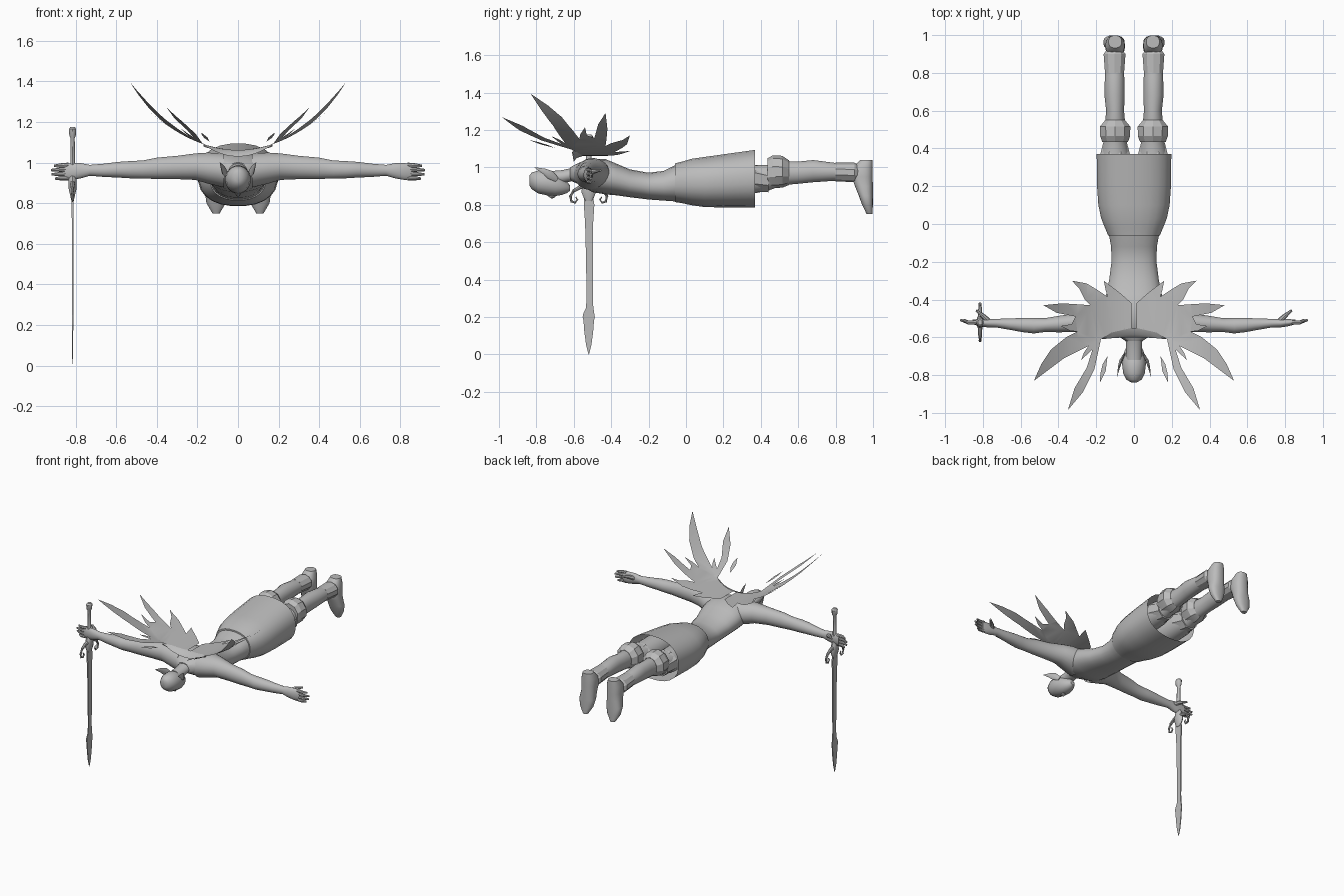
import bpy, bmesh, math
from mathutils import Vector

grey = bpy.data.materials.new("plain_grey")
grey.diffuse_color = (0.5, 0.5, 0.5, 1)


def finish(name, bm, mirror=False, angle=40):
    bmesh.ops.recalc_face_normals(bm, faces=bm.faces)
    me = bpy.data.meshes.new(name)
    bm.to_mesh(me)
    bm.free()
    me.materials.append(grey)
    ob = bpy.data.objects.new(name, me)
    bpy.context.collection.objects.link(ob)
    if mirror:
        ob.modifiers.new("mirror", 'MIRROR')
    bpy.context.view_layer.objects.active = ob
    ob.select_set(True)
    if angle:
        bpy.ops.object.shade_smooth_by_angle(angle=math.radians(angle))
    ob.select_set(False)
    return ob


def loft(name, axis, sections, sides=20, power=2.0, mirror=False, caps=(True, True), angle=40):
    """Each section: position on axis, two centre values, two radii."""
    bm = bmesh.new()
    rings = []
    for s, c1, c2, r1, r2 in sections:
        ring = []
        for i in range(sides):
            a = 2 * math.pi * (i + 0.5) / sides
            c, d = math.cos(a), math.sin(a)
            u = c1 + r1 * math.copysign(abs(c) ** (2 / power), c)
            v = c2 + r2 * math.copysign(abs(d) ** (2 / power), d)
            ring.append(bm.verts.new({'x': (s, u, v), 'y': (u, s, v), 'z': (u, v, s)}[axis]))
        rings.append(ring)
    for a, b in zip(rings, rings[1:]):
        for i in range(sides):
            j = (i + 1) % sides
            bm.faces.new((a[i], a[j], b[j], b[i]))
    for ring, cap in zip((rings[0], rings[-1]), caps):
        if cap:
            bm.faces.new(ring)
    return finish(name, bm, mirror, angle)


def spike(name, path, radii, mirror=True, sides=8, flat=1.0):
    """Tapered tube along a short path."""
    bm = bmesh.new()
    pts = [Vector(p) for p in path]
    rings = []
    for i, p in enumerate(pts):
        d = (pts[min(i + 1, len(pts) - 1)] - pts[max(i - 1, 0)]).normalized()
        u = d.cross(Vector((0, 0, 1)) if abs(d.z) < 0.9 else Vector((1, 0, 0))).normalized()
        v = d.cross(u)
        rings.append([bm.verts.new(p + radii[i] * (u * flat * math.cos(t) + v * math.sin(t)))
                      for t in [2 * math.pi * k / sides for k in range(sides)]])
    for a, b in zip(rings, rings[1:]):
        for i in range(sides):
            j = (i + 1) % sides
            bm.faces.new((a[i], a[j], b[j], b[i]))
    bm.faces.new(rings[0])
    bm.faces.new(rings[-1])
    return finish(name, bm, mirror)


# Torso, neck and head, lying face down
loft("torso", 'y', [
    (0.05, 0, 0.915, 0.16, 0.11), (-0.05, 0, 0.917, 0.135, 0.10), (-0.12, 0, 0.902, 0.122, 0.08),
    (-0.2, 0, 0.9, 0.12, 0.072), (-0.3, 0, 0.915, 0.133, 0.075), (-0.37, 0, 0.935, 0.148, 0.085),
    (-0.43, 0, 0.95, 0.155, 0.095), (-0.5, 0, 0.957, 0.155, 0.09), (-0.55, 0, 0.965, 0.14, 0.07),
    (-0.59, 0, 0.967, 0.09, 0.05), (-0.62, 0, 0.965, 0.045, 0.035)], 24, 2.2)
loft("neck", 'y', [(-0.56, 0, 0.967, 0.06, 0.045), (-0.61, 0, 0.962, 0.045, 0.036),
                   (-0.66, 0, 0.95, 0.042, 0.036), (-0.72, 0, 0.945, 0.042, 0.036)])
loft("head", 'y', [
    (-0.838, 0, 0.93, 0.015, 0.025), (-0.825, 0, 0.928, 0.04, 0.045), (-0.79, 0, 0.922, 0.058, 0.062),
    (-0.74, 0, 0.918, 0.064, 0.068), (-0.7, 0, 0.908, 0.06, 0.062), (-0.665, 0, 0.9, 0.048, 0.048),
    (-0.635, 0, 0.893, 0.03, 0.03), (-0.62, 0, 0.89, 0.014, 0.014)])
spike("nose", [(0, -0.745, 0.858), (0, -0.715, 0.845), (0, -0.70, 0.85)], [0.006, 0.013, 0.008], False)
spike("ear", [(0.052, -0.69, 0.935), (0.07, -0.725, 0.96), (0.08, -0.76, 0.98), (0.09, -0.81, 1.0)],
      [0.014, 0.024, 0.015, 0.001], flat=0.35)

# Long skirt, open at the hem
loft("skirt", 'y', [
    (-0.06, 0, 0.918, 0.138, 0.104), (-0.02, 0, 0.92, 0.155, 0.112), (0.03, 0, 0.922, 0.175, 0.125),
    (0.1, 0, 0.922, 0.19, 0.135), (0.2, 0, 0.928, 0.197, 0.143), (0.37, 0, 0.94, 0.199, 0.155)],
    24, 2.3, caps=(True, False))

# Arms and hands
loft("arm", 'x', [
    (0.07, -0.5, 0.962, 0.1, 0.085), (0.15, -0.5, 0.973, 0.088, 0.077), (0.21, -0.508, 0.98, 0.068, 0.066),
    (0.3, -0.522, 0.976, 0.05, 0.058), (0.4, -0.53, 0.972, 0.044, 0.053), (0.47, -0.535, 0.966, 0.037, 0.045),
    (0.53, -0.538, 0.965, 0.042, 0.043), (0.59, -0.535, 0.965, 0.038, 0.039), (0.66, -0.53, 0.962, 0.03, 0.033),
    (0.73, -0.525, 0.962, 0.023, 0.027), (0.775, -0.525, 0.96, 0.023, 0.038),
    (0.82, -0.522, 0.956, 0.019, 0.042), (0.855, -0.518, 0.955, 0.012, 0.038)], mirror=True)
for i, reach in enumerate((0.9, 0.918, 0.92, 0.905)):
    z = 0.925 + 0.021 * i
    spike(f"finger_{i + 1}", [(0.835, -0.52, z), (0.875, -0.522, z - 0.002), (reach, -0.508, z - 0.004)],
          [0.012, 0.0105, 0.006])
spike("thumb", [(0.765, -0.52, 0.965), (0.795, -0.49, 0.98), (0.835, -0.457, 0.985)], [0.016, 0.013, 0.006])

# Legs, knee guards and boots
loft("leg", 'y', [
    (0.1, 0.095, 0.93, 0.085, 0.09), (0.36, 0.1, 0.937, 0.082, 0.078), (0.44, 0.1, 0.945, 0.06, 0.07),
    (0.52, 0.1, 0.97, 0.055, 0.065), (0.6, 0.1, 0.972, 0.048, 0.06), (0.68, 0.103, 0.98, 0.054, 0.06),
    (0.78, 0.103, 0.977, 0.052, 0.05), (0.86, 0.102, 0.973, 0.046, 0.043), (0.95, 0.1, 0.97, 0.045, 0.045)],
    mirror=True)
loft("thigh_guard", 'y', [(0.36, 0.1, 0.943, 0.088, 0.078), (0.44, 0.1, 0.93, 0.065, 0.068)], 8, mirror=True, angle=20)
loft("knee_guard", 'y', [
    (0.435, 0.1, 0.97, 0.072, 0.078), (0.465, 0.1, 0.977, 0.083, 0.088), (0.515, 0.1, 0.977, 0.085, 0.085),
    (0.55, 0.1, 0.972, 0.055, 0.066)], 10, mirror=True, angle=20)
loft("boot_cuff", 'y', [(0.8, 0.103, 0.976, 0.053, 0.05), (0.9, 0.103, 0.973, 0.061, 0.052),
                        (0.92, 0.103, 0.972, 0.045, 0.045)], 10, mirror=True, angle=20)
loft("foot", 'z', [
    (1.04, 0.1, 0.965, 0.035, 0.033), (1.0, 0.1, 0.946, 0.05, 0.053), (0.95, 0.1, 0.942, 0.052, 0.057),
    (0.9, 0.102, 0.951, 0.05, 0.048), (0.85, 0.106, 0.961, 0.057, 0.038), (0.8, 0.108, 0.97, 0.048, 0.029),
    (0.75, 0.108, 0.982, 0.018, 0.016)], 20, 2.4, mirror=True)


# Thin feathered wings, swept upward away from the back
def sheet(name, outline):
    bm = bmesh.new()
    bm.faces.new([bm.verts.new((x, y, 0)) for x, y in outline])
    bmesh.ops.triangulate(bm, faces=bm.faces)
    cuts = [((0.05 * i, 0, 0), (1, 0, 0)) for i in range(1, 11)] + [((0, -0.6, 0), (0, 1, 0))]
    for co, no in cuts:
        bmesh.ops.bisect_plane(bm, geom=bm.verts[:] + bm.edges[:] + bm.faces[:], plane_co=co, plane_no=no)
    for v in bm.verts:
        v.co.z = 1.062 + v.co.x ** 2 + 0.22 * max(0, -0.6 - v.co.y)
    finish(name, bm, True, 30)


sheet("wing", [
    (0.012, -0.55), (0.012, -0.42), (0.08, -0.36), (0.16, -0.30), (0.15, -0.35), (0.14, -0.385),
    (0.2, -0.345), (0.25, -0.315), (0.33, -0.30), (0.29, -0.34), (0.26, -0.4), (0.23, -0.43),
    (0.3, -0.425), (0.38, -0.42), (0.48, -0.43), (0.41, -0.47), (0.31, -0.49), (0.33, -0.53),
    (0.39, -0.54), (0.34, -0.565), (0.3, -0.57), (0.36, -0.6), (0.44, -0.665), (0.49, -0.74),
    (0.53, -0.83), (0.45, -0.77), (0.37, -0.71), (0.24, -0.645), (0.265, -0.68), (0.28, -0.72),
    (0.22, -0.665), (0.25, -0.76), (0.315, -0.87), (0.35, -0.985), (0.27, -0.89), (0.21, -0.77),
    (0.175, -0.61), (0.12, -0.575)])
sheet("loose_feather", [(0.14, -0.7), (0.165, -0.74), (0.178, -0.79), (0.18, -0.84), (0.15, -0.78)])

# Collar strip bending down from the wings over the shoulders
bm = bmesh.new()
rows = []
for i in range(13):
    t = i / 6 - 1
    x = 0.17 * t
    rows.append([bm.verts.new((x, -0.55 - 0.05 * t * t, 1.062 + x * x)),
                 bm.verts.new((x, -0.585 - 0.025 * t * t, 1.05 + x * x)),
                 bm.verts.new((x, -0.6 - 0.01 * t * t, 1.03 + 2 * x * x))])
for a, b in zip(rows, rows[1:]):
    for k in (0, 1):
        bm.faces.new((a[k], b[k], b[k + 1], a[k + 1]))
finish("collar", bm)

# Sword hanging point down from one hand
SX, SY = -0.815, -0.52
loft("sword_blade", 'z', [(z, SX, SY + o, t, w) for z, o, t, w in (
    (0.0, 0, 0.001, 0.002), (0.05, 0, 0.004, 0.025), (0.12, 0, 0.005, 0.042), (0.18, 0, 0.006, 0.05),
    (0.2, 0, 0.006, 0.058), (0.215, 0, 0.006, 0.054), (0.25, 0.005, 0.006, 0.035), (0.3, 0.005, 0.006, 0.03),
    (0.5, 0.005, 0.007, 0.034), (0.7, 0.002, 0.007, 0.038), (0.8, 0.002, 0.008, 0.05),
    (0.83, 0, 0.008, 0.045), (0.87, 0, 0.008, 0.035))], 4, 1.2, angle=20)
loft("sword_grip", 'z', [(z, SX, SY, r, q) for z, r, q in (
    (0.82, 0.008, 0.02), (0.87, 0.02, 0.04), (0.92, 0.02, 0.028), (0.94, 0.012, 0.016), (1.05, 0.012, 0.014),
    (1.12, 0.011, 0.013), (1.135, 0.017, 0.022), (1.165, 0.019, 0.024), (1.175, 0.012, 0.014))], 10)
for side, label in ((-1, "front"), (1, "rear")):
    path = [(0, 0.9), (0.045, 0.895), (0.08, 0.875), (0.098, 0.845), (0.092, 0.818), (0.072, 0.812),
            (0.06, 0.828), (0.07, 0.842)]
    spike("sword_guard_" + label, [(SX, SY + side * y, z) for y, z in path],
          [0.015, 0.011, 0.009, 0.008, 0.007, 0.006, 0.005, 0.004], False)
